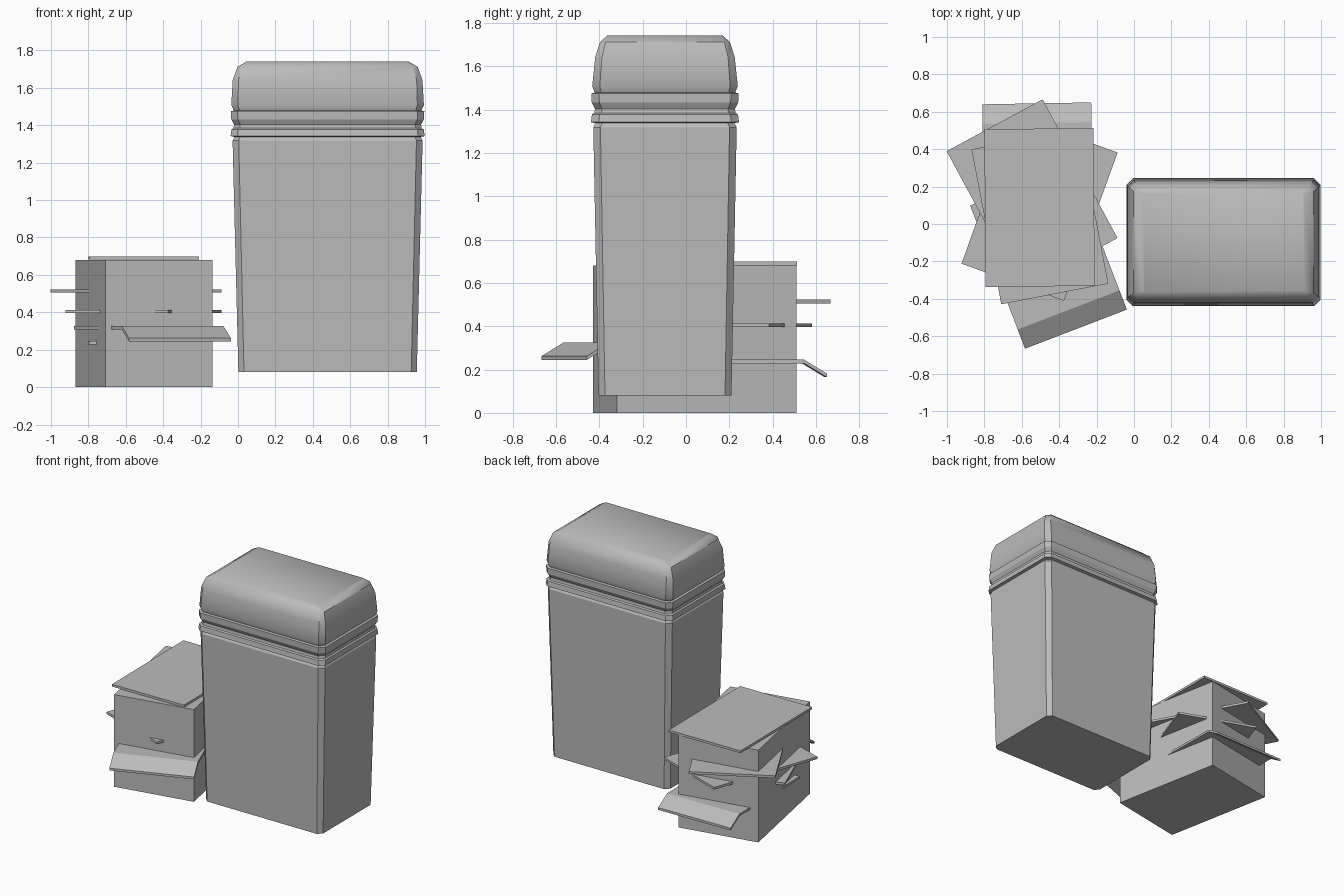
import bpy, bmesh, math
from mathutils import Matrix, Vector

if "Cube" in bpy.data.objects:
    bpy.data.objects.remove(bpy.data.objects["Cube"], do_unlink=True)

GREY = (0.5, 0.5, 0.5, 1.0)
grey = bpy.data.materials.new("plain_grey")
grey.use_nodes = True
grey.diffuse_color = GREY
grey.node_tree.nodes["Principled BSDF"].inputs["Base Color"].default_value = GREY


def finish(name, bm, place=Matrix.Identity(4), smooth_angle=None):
    """Turn a bmesh into a placed, coloured object."""
    bmesh.ops.recalc_face_normals(bm, faces=bm.faces)
    mesh = bpy.data.meshes.new(name)
    bm.to_mesh(mesh)
    bm.free()
    mesh.materials.append(grey)
    obj = bpy.data.objects.new(name, mesh)
    obj.matrix_world = place
    bpy.context.collection.objects.link(obj)
    if smooth_angle:
        bpy.ops.object.select_all(action='DESELECT')
        obj.select_set(True)
        bpy.context.view_layer.objects.active = obj
        bpy.ops.object.shade_smooth_by_angle(angle=math.radians(smooth_angle))
    return obj


def loft(bm, rings):
    """Skin a list of closed point loops and cap both ends."""
    loops = [[bm.verts.new(p) for p in ring] for ring in rings]
    n = len(loops[0])
    for low, high in zip(loops, loops[1:]):
        for i in range(n):
            j = (i + 1) % n
            bm.faces.new((low[i], low[j], high[j], high[i]))
    bm.faces.new(loops[0][::-1])
    bm.faces.new(loops[-1])


def cut_corner_ring(z, hx, hy, c):
    """Rectangle with chamfered corners at height z."""
    points = []
    for sx, sy in ((1, 1), (-1, 1), (-1, -1), (1, -1)):
        pair = [(sx * hx, sy * (hy - c), z), (sx * (hx - c), sy * hy, z)]
        points += pair if sx * sy > 0 else pair[::-1]
    return points


def bin_part(name, sections, smooth_angle=None):
    bm = bmesh.new()
    loft(bm, [cut_corner_ring(*s) for s in sections])
    finish(name, bm, Matrix.Translation((0.479, -0.097, 0)), smooth_angle)


# Bin: tapered body, two raised bands, rounded lid (z, half x, half y, chamfer)
bin_part("bin_body", [
    (0.08, 0.477, 0.307, 0.03),
    (1.318, 0.508, 0.331, 0.033),
    (1.342, 0.495, 0.318, 0.03),
])
bin_part("bin_bands", [
    (1.337, 0.495, 0.318, 0.03),
    (1.342, 0.519, 0.342, 0.035),
    (1.378, 0.514, 0.337, 0.035),
    (1.384, 0.503, 0.326, 0.033),
    (1.404, 0.500, 0.323, 0.033),
    (1.432, 0.515, 0.338, 0.035),
    (1.475, 0.517, 0.340, 0.035),
    (1.48, 0.497, 0.320, 0.03),
])
bin_part("bin_lid", [
    (1.476, 0.500, 0.323, 0.03),
    (1.508, 0.515, 0.336, 0.035),
    (1.643, 0.507, 0.322, 0.031),
    (1.712, 0.482, 0.300, 0.026),
    (1.742, 0.431, 0.266, 0.008),
], 35)

# Paper stack
WIDTH, LENGTH, THICK = 0.583, 0.843, 0.017


def slab(name, x, y, angle, path, thick):
    """Sweep a (y, z) path of top points across the paper width."""
    bm = bmesh.new()
    outline = path + [(py, pz - thick) for py, pz in reversed(path)]
    loft(bm, [[(s * WIDTH / 2, py, pz) for py, pz in outline] for s in (-1, 1)])
    place = Matrix.Translation((x, y, 0)) @ Matrix.Rotation(math.radians(angle), 4, 'Z')
    finish(name, bm, place)


def flat(z):
    return [(-LENGTH / 2, z), (LENGTH / 2, z)]


slab("paper_stack", -0.503, 0.04, 10.9, flat(0.68), 0.68)

# Loose sheets sticking out of the stack
slab("top_sheet", -0.505, 0.088, 0.5, flat(0.698), THICK)
slab("upper_sheet", -0.545, 0.157, 28.4, flat(0.523), THICK)
slab("middle_sheet", -0.505, 0.085, -19.9, flat(0.413), THICK)

# Bent sheets, drooping at the front and at the back
slab("front_bent_sheet", -0.477, -0.128, 21,
     [(-0.465, 0.262), (-0.355, 0.326), (0.355, 0.326)], THICK)
slab("back_bent_sheet", -0.512, 0.18, 1,
     [(-0.36, 0.246), (0.36, 0.246), (0.465, 0.182)], THICK)
